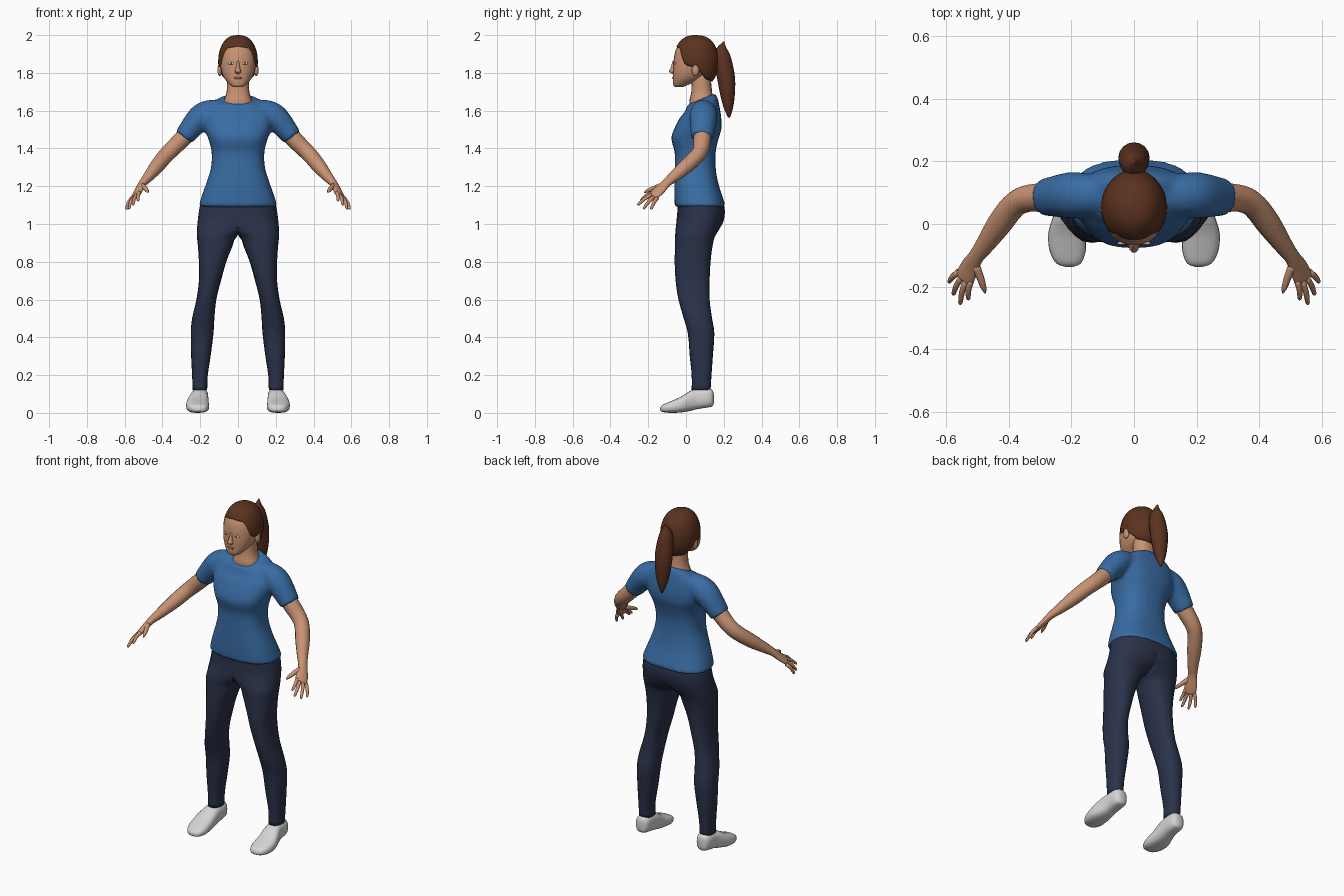
import bpy, bmesh, math
from mathutils import Vector, Matrix

if "Cube" in bpy.data.objects:
    bpy.data.objects.remove(bpy.data.objects["Cube"])


def material(name, rgb):
    m = bpy.data.materials.new(name)
    m.diffuse_color = (*rgb, 1)
    m.use_nodes = True
    m.node_tree.nodes["Principled BSDF"].inputs["Base Color"].default_value = m.diffuse_color
    return m


SKIN = material("skin", (0.58, 0.29, 0.17))
HAIR = material("brown hair", (0.105, 0.032, 0.014))
SHIRT = material("blue shirt", (0.04, 0.15, 0.37))
PANTS = material("navy trousers", (0.024, 0.032, 0.068))
SHOES = material("light grey shoes", (0.66, 0.66, 0.66))
WHITE = material("eye white", (0.7, 0.66, 0.62))
DARK = material("dark iris", (0.06, 0.035, 0.025))
LIPS = material("lips", (0.36, 0.15, 0.10))


def smooth_path(secs, k):
    """Catmull-Rom interpolation of section tuples."""
    out = []
    for i in range(len(secs) - 1):
        a, b, c, d = secs[max(i - 1, 0)], secs[i], secs[i + 1], secs[min(i + 2, len(secs) - 1)]
        for j in range(k):
            t = j / k
            out.append([0.5 * (2 * q + (r - p) * t + (2 * p - 5 * q + 4 * r - s) * t * t
                               + (3 * q - p - 3 * r + s) * t ** 3) for p, q, r, s in zip(a, b, c, d)])
    return out + [list(secs[-1])]


def oval(n, e):
    """Points of a unit superellipse."""
    f = lambda v: math.copysign(abs(v) ** (2 / e), v)
    return [(f(math.cos(2 * math.pi * i / n)), f(math.sin(2 * math.pi * i / n))) for i in range(n)]


def stack(secs, n=20, e=2.3, k=3, along_y=False):
    """Rings from (height, x0, x1, d0, d1, tilt) boxes, stacked in z or in y."""
    rings = []
    for h, x0, x1, d0, d1, tilt in smooth_path([(*s, 0) if len(s) == 5 else s for s in secs], k):
        ring = []
        for c, s in oval(n, e):
            x, d = (x0 + x1) / 2 + c * (x1 - x0) / 2, (d0 + d1) / 2 + s * (d1 - d0) / 2
            ring.append((x, h, d) if along_y else (x, d, h + tilt * s * (d1 - d0) / 2))
        rings.append(ring)
    return rings


def tube(secs, side, n=14, k=3):
    """Rings across a path of (x, y, z, radius along side, other radius)."""
    pts = smooth_path(secs, k)
    rings = []
    for i, p in enumerate(pts):
        t = (Vector(pts[min(i + 1, len(pts) - 1)][:3]) - Vector(pts[max(i - 1, 0)][:3])).normalized()
        u = Vector(side)
        u = (u - t * u.dot(t)).normalized()
        v = t.cross(u)
        rings.append([Vector(p[:3]) + u * p[3] * c + v * p[4] * s for c, s in oval(n, 2)])
    return rings


def finish(name, bm, mat, mirror=False):
    bmesh.ops.recalc_face_normals(bm, faces=bm.faces)
    me = bpy.data.meshes.new(name)
    bm.to_mesh(me)
    bm.free()
    me.materials.append(mat)
    me.shade_smooth()
    ob = bpy.data.objects.new(name, me)
    bpy.context.collection.objects.link(ob)
    if mirror:
        ob.modifiers.new("mirror", 'MIRROR').merge_threshold = 0.0005
    return ob


def loft(name, parts, mat, mirror=False, half=False):
    """Skin each list of rings with capped ends; half keeps x >= 0 with an open middle."""
    bm = bmesh.new()
    for rings in parts:
        rows = [[bm.verts.new((max(p[0], 0), p[1], p[2]) if half else p) for p in r] for r in rings]
        n = len(rows[0])
        for a, b in zip(rows, rows[1:]):
            for i in range(n):
                bm.faces.new((a[i], a[(i + 1) % n], b[(i + 1) % n], b[i]))
        bm.faces.new(rows[0])
        bm.faces.new(rows[-1])
    if half:
        inner = [f for f in bm.faces if all(v.co.x < 1e-5 for v in f.verts)]
        bmesh.ops.delete(bm, geom=inner, context='FACES')
    return finish(name, bm, mat, mirror)


def ball(name, loc, scale, mat, mirror=False):
    bm = bmesh.new()
    m = Matrix.Translation(loc) @ Matrix.Diagonal((*scale, 1))
    bmesh.ops.create_uvsphere(bm, u_segments=14, v_segments=10, radius=1, matrix=m)
    return finish(name, bm, mat, mirror)


# Trousers: one leg with half the hips, mirrored
loft("trousers", [stack([
    (1.13, -.195, .195, -.045, .19), (1.08, -.205, .205, -.045, .205), (1.02, -.20, .213, -.05, .20),
    (.97, -.08, .217, -.055, .175), (.93, .008, .217, -.058, .152), (.88, .03, .212, -.058, .14),
    (.80, .062, .207, -.06, .13), (.70, .09, .207, -.055, .125), (.60, .115, .22, -.04, .125),
    (.50, .125, .243, -.012, .138), (.42, .13, .25, .01, .15), (.30, .145, .248, .02, .142),
    (.20, .16, .243, .03, .135), (.12, .163, .24, .03, .13)])], PANTS, True, True)

# Shirt: torso and both sleeves fused into one skin
torso = stack([(z, -x, x, y0, y1, t) for z, x, y0, y1, t in [
    (1.09, .210, -.06, .212, 0), (1.15, .192, -.062, .192, 0), (1.22, .167, -.062, .17, 0),
    (1.30, .143, -.06, .157, 0), (1.38, .14, -.06, .157, 0), (1.45, .157, -.078, .172, 0),
    (1.50, .177, -.064, .187, 0), (1.56, .187, -.034, .187, 0), (1.61, .175, -.005, .177, .15),
    (1.645, .13, .002, .167, .3), (1.662, .08, .01, .153, .42)]], n=28, e=2.5)
sleeve = tube([(.08, .09, 1.60, .06, .06), (.15, .092, 1.588, .07, .07), (.195, .092, 1.565, .075, .072),
               (.235, .09, 1.525, .07, .064), (.288, .085, 1.458, .06, .053)], (0, 1, 0))
other = [[(-p[0], p[1], p[2]) for p in r] for r in sleeve]
shirt = loft("shirt", [torso, sleeve, other], SHIRT)
fuse = shirt.modifiers.new("fuse", 'REMESH')
fuse.mode, fuse.voxel_size, fuse.use_smooth_shade = 'VOXEL', 0.011, True
soften = shirt.modifiers.new("soften", 'SMOOTH')
soften.factor, soften.iterations = 0.5, 5

# Arms with palm, fingers and thumb
across = (.04, .03, -.025)
arm = tube([(.225, .09, 1.535, .045, .045), (.285, .086, 1.462, .047, .046), (.345, .08, 1.40, .043, .043),
            (.385, .058, 1.36, .041, .041), (.43, .0, 1.305, .04, .038), (.475, -.065, 1.25, .031, .028),
            (.505, -.105, 1.215, .026, .02), (.525, -.14, 1.18, .034, .016), (.541, -.172, 1.152, .035, .013),
            (.545, -.18, 1.146, .028, .009)], across)
parts = [arm]
for base, tip in [((.520, -.178, 1.167), (.530, -.242, 1.122)), ((.535, -.178, 1.157), (.556, -.257, 1.100)),
                  ((.549, -.168, 1.146), (.578, -.226, 1.080)), ((.560, -.153, 1.138), (.592, -.186, 1.078))]:
    b, t = Vector(base), Vector(tip)
    m = b.lerp(t, .5) + Vector((.004, 0, .006))
    parts.append(tube([(*b, .011, .011), (*m, .0095, .0095), (*b.lerp(t, .93), .007, .007),
                       (*t, .002, .002)], across, n=8, k=2))
parts.append(tube([(.508, -.13, 1.203, .016, .014), (.492, -.168, 1.19, .013, .012),
                   (.48, -.205, 1.175, .009, .009), (.475, -.221, 1.167, .002, .002)], across, n=8, k=2))
loft("arm", parts, SKIN, True)

# Shoes, lofted from toe to heel
loft("shoe", [stack([(y, c - w, c + w, z0, z1) for y, c, w, z0, z1 in [
    (-.137, .207, .012, .012, .026), (-.125, .209, .04, .005, .042), (-.085, .212, .058, 0, .06),
    (-.03, .214, .06, .002, .084), (.02, .208, .052, .01, .115), (.06, .203, .046, .02, .128),
    (.11, .202, .044, .028, .13), (.138, .202, .034, .034, .122), (.147, .202, .014, .05, .10)]],
    e=2.7, along_y=True)], SHOES, True)

# Neck and head
loft("neck", [stack([(1.60, -.082, .082, .022, .15), (1.65, -.076, .076, .018, .148),
                     (1.70, -.060, .060, .028, .138), (1.79, -.058, .058, .03, .13)])], SKIN)
loft("head", [stack([(z, -x, x, y0, y1) for z, x, y0, y1 in [
    (1.724, .018, -.055, -.02), (1.732, .036, -.065, .0), (1.75, .055, -.069, .04), (1.775, .075, -.069, .09),
    (1.81, .089, -.069, .125), (1.86, .096, -.066, .15), (1.91, .092, -.058, .155), (1.95, .077, -.038, .14),
    (1.98, .045, .002, .105), (1.99, .012, .035, .07)]], n=24)], SKIN)
loft("nose", [stack([(1.862, -.006, .006, -.071, -.05), (1.825, -.011, .011, -.083, -.05),
                     (1.808, -.016, .016, -.092, -.05), (1.795, -.010, .010, -.074, -.05)], n=10)], SKIN)
ball("ear", (.097, .05, 1.815), (.012, .02, .032), SKIN, True)
ball("eye", (.036, -.061, 1.85), (.017, .006, .007), WHITE, True)
ball("iris", (.036, -.064, 1.85), (.006, .0045, .006), DARK, True)
ball("mouth", (0, -.069, 1.773), (.022, .0045, .006), LIPS)

# Hair cap: dome whose lower edge follows the hairline
hairline = [(-90, 55), (-50, 60), (-28, 98), (0, 103), (35, 132), (90, 139)]


def edge_angle(a):
    for (a0, p0), (a1, p1) in zip(hairline, hairline[1:]):
        if a <= a1:
            return math.radians(p0 + (p1 - p0) * (a - a0) / (a1 - a0))
    return math.radians(hairline[-1][1])


bm = bmesh.new()
rows, N, K = [], 48, 14
for i in range(N):
    a = 2 * math.pi * i / N
    limit = edge_angle(math.degrees(math.asin(max(-1, min(1, math.sin(a))))))
    col = []
    for j in range(1, K + 2):
        phi = limit * min(j, K) / K
        r = math.sin(phi) ** 0.8 * (0.9 if j > K else 1)  # last step turns the rim inward
        col.append(bm.verts.new((.105 * r * math.cos(a), .053 + .121 * r * math.sin(a), 1.86 + .14 * math.cos(phi))))
    rows.append(col)
top = bm.verts.new((0, .053, 2.0))
for i in range(N):
    a, b = rows[i], rows[(i + 1) % N]
    bm.faces.new((top, a[0], b[0]))
    for j in range(K):
        bm.faces.new((a[j], a[j + 1], b[j + 1], b[j]))
finish("hair", bm, HAIR)

# Ponytail
loft("ponytail", [stack([(z, -x, x, y0, y1) for z, x, y0, y1 in [
    (1.965, .003, .197, .203), (1.935, .018, .165, .212), (1.90, .036, .150, .232), (1.84, .047, .152, .248),
    (1.77, .050, .165, .260), (1.69, .043, .180, .259), (1.62, .028, .198, .250), (1.565, .005, .222, .234)]],
    n=16, e=2)], HAIR)
